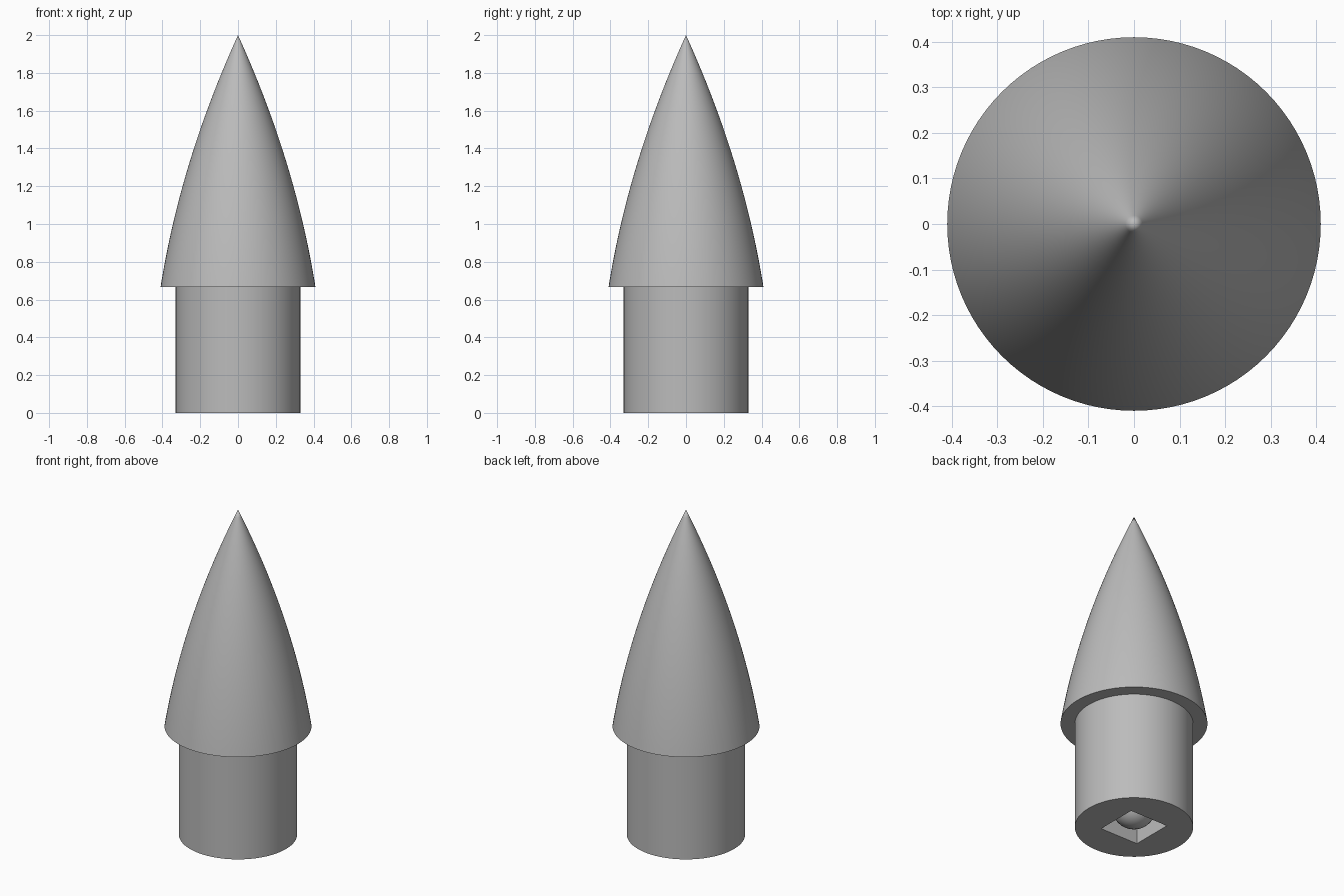
import bpy, bmesh, math

if "Cube" in bpy.data.objects:
    bpy.data.objects.remove(bpy.data.objects["Cube"])

SEGS = 96
SHANK_R, SHANK_H = 0.33, 0.667
TIP = 2.0
POCKET, DEPTH = 0.26, 0.26

grey = bpy.data.materials.new("plain grey")
grey.diffuse_color = (0.5, 0.5, 0.5, 1)
grey.use_nodes = True
grey.node_tree.nodes["Principled BSDF"].inputs["Base Color"].default_value = grey.diffuse_color


def finish(name, bm):
    bmesh.ops.recalc_face_normals(bm, faces=bm.faces)
    mesh = bpy.data.meshes.new(name)
    bm.to_mesh(mesh)
    bm.free()
    obj = bpy.data.objects.new(name, mesh)
    bpy.context.collection.objects.link(obj)
    mesh.materials.append(grey)
    return obj


def smooth(obj):
    bpy.ops.object.select_all(action='DESELECT')
    obj.select_set(True)
    bpy.context.view_layer.objects.active = obj
    bpy.ops.object.shade_smooth_by_angle(angle=math.radians(30))


def lathe(name, profile):
    bm = bmesh.new()
    verts = [bm.verts.new((r, 0, z)) for r, z in profile]
    edges = [bm.edges.new(p) for p in zip(verts, verts[1:])]
    bmesh.ops.spin(bm, geom=verts + edges, cent=(0, 0, 0), axis=(0, 0, 1),
                   angle=2 * math.pi, steps=SEGS)
    bmesh.ops.remove_doubles(bm, verts=bm.verts, dist=1e-5)
    return finish(name, bm)


# Tapered nose on a narrower cylindrical shank
profile = [(0, 0), (SHANK_R, 0), (SHANK_R, SHANK_H)]
for i in range(33):
    t = (TIP - SHANK_H) * (1 - i / 32)
    profile.append((0.4555 * t - 0.111 * t * t, TIP - t))
body = lathe("nose_and_shank", profile)

# Square pocket in the underside
bm = bmesh.new()
bmesh.ops.create_cube(bm, size=1)
bmesh.ops.scale(bm, vec=(POCKET, POCKET, DEPTH * 2), verts=bm.verts)
cutter = finish("pocket_cutter", bm)
cutter.hide_render = True
cut = body.modifiers.new("pocket", 'BOOLEAN')
cut.operation = 'DIFFERENCE'
cut.solver = 'EXACT'
cut.object = cutter
bpy.context.view_layer.objects.active = body
bpy.ops.object.modifier_apply(modifier="pocket")
bpy.data.objects.remove(cutter)
smooth(body)

# Ball seated inside the pocket
bm = bmesh.new()
bmesh.ops.create_uvsphere(bm, u_segments=32, v_segments=16, radius=0.125)
bmesh.ops.translate(bm, vec=(0, 0, 0.13), verts=bm.verts)
smooth(finish("pocket_ball", bm))
